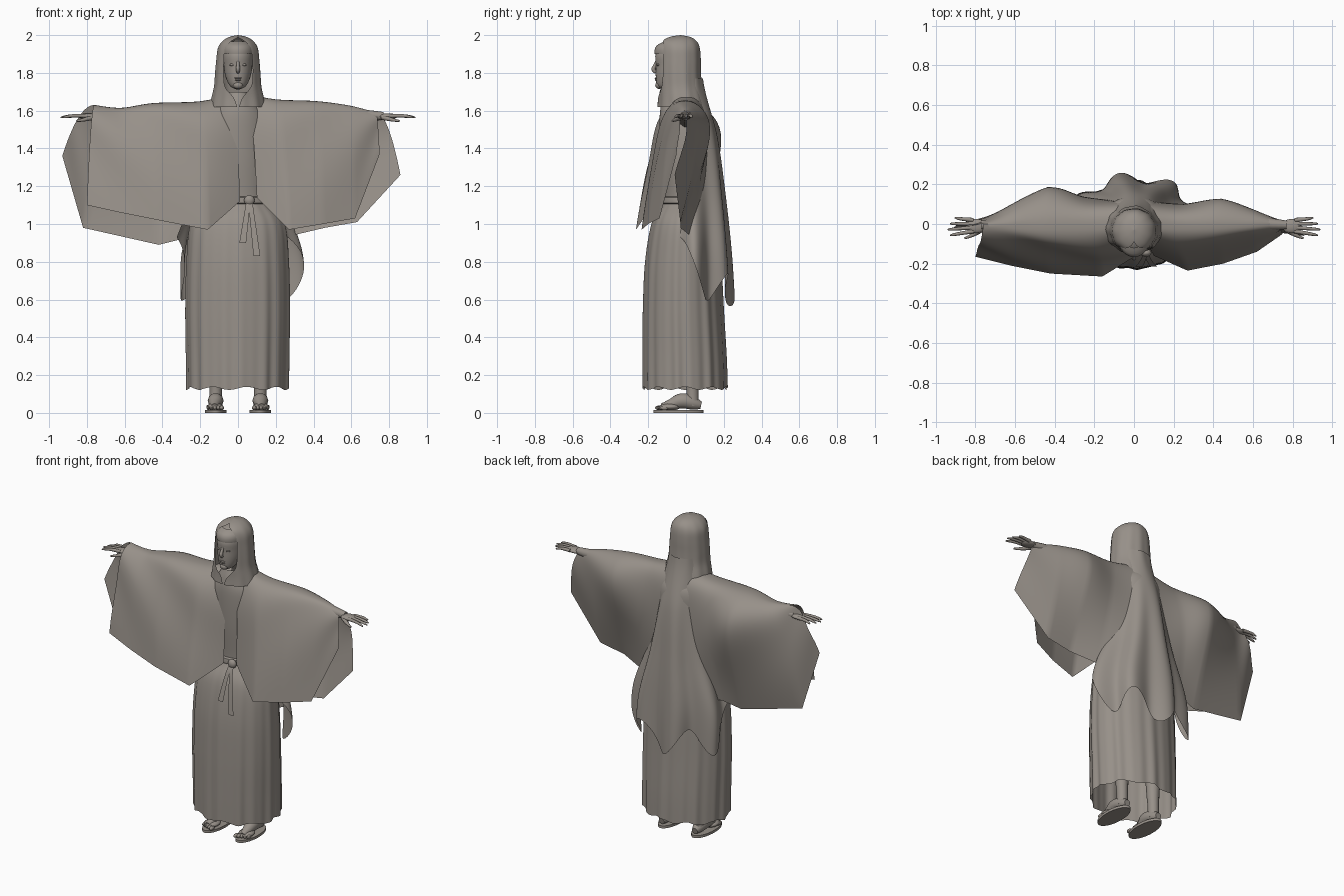
import bpy, math
from math import sin, cos, pi, radians

if "Cube" in bpy.data.objects:
    bpy.data.objects.remove(bpy.data.objects["Cube"], do_unlink=True)

stone = bpy.data.materials.new("warm grey stone")
stone.use_nodes = True
colour = (0.31, 0.28, 0.25, 1)
stone.diffuse_color = colour
stone.node_tree.nodes["Principled BSDF"].inputs["Base Color"].default_value = colour
mesh_parts = []


def sample(table, t, smooth=True):
    """Blend the rows of a table at t in 0..1, curved or straight."""
    s = min(max(t, 0), 1) * (len(table) - 1)
    i = min(int(s), len(table) - 2)
    f = s - i
    a, b, c, d = (table[min(max(k, 0), len(table) - 1)] for k in range(i - 1, i + 3))
    if not smooth:
        return [q + (r - q) * f for q, r in zip(b, c)]
    return [q + 0.5 * f * (r - p + f * (2 * p - 5 * q + 4 * r - s2 + f * (3 * (q - r) + s2 - p)))
            for p, q, r, s2 in zip(a, b, c, d)]


def add_object(name, data):
    ob = bpy.data.objects.new(name, data)
    data.materials.append(stone)
    bpy.context.collection.objects.link(ob)
    return ob


def sheet(name, fn, nu, nv, closed=False):
    """Surface from fn(u, v); closed joins the u ends."""
    cols = nu if closed else nu + 1
    verts = [fn(i / nu, j / nv) for j in range(nv + 1) for i in range(cols)]
    faces = [(j * cols + i, j * cols + (i + 1) % cols,
              (j + 1) * cols + (i + 1) % cols, (j + 1) * cols + i)
             for j in range(nv) for i in range(nu)]
    me = bpy.data.meshes.new(name)
    me.from_pydata(verts, [], faces)
    me.update()
    mesh_parts.append(add_object(name, me))


def loft(name, rings, nu=32, nv=24, pleat=0, hem=0):
    """Stack of ellipses given as z, x radius, y radius, y centre."""
    def fn(u, v):
        z, rx, ry, cy = sample(rings, v)
        a = 2 * pi * u
        fade = max(0, 1 - 1.6 * v)
        k = 1 + pleat * fade * (sin(15 * a) + 0.6 * sin(23 * a + 1))
        return (rx * k * sin(a), cy - ry * k * cos(a), z + hem * sin(9 * a) * (1 - v) ** 9)
    sheet(name, fn, nu, nv, True)


def tube(name, points):
    """Soft tube through points given as x, y, z, radius."""
    cu = bpy.data.curves.new(name, 'CURVE')
    cu.dimensions = '3D'
    cu.bevel_depth = 1
    cu.bevel_resolution = 3
    cu.resolution_u = 5
    cu.use_fill_caps = True
    sp = cu.splines.new('NURBS')
    sp.points.add(len(points) - 1)
    for p, (x, y, z, r) in zip(sp.points, points):
        p.co = (x, y, z, 1)
        p.radius = r
    sp.order_u = 3
    sp.use_endpoint_u = True
    add_object(name, cu)


def ball(name, centre, size):
    bpy.ops.mesh.primitive_uv_sphere_add(segments=16, ring_count=10, location=centre)
    ob = bpy.context.object
    ob.name = name
    ob.scale = size
    ob.data.materials.append(stone)
    mesh_parts.append(ob)


# Robe with pleated skirt, narrow waist and chest
loft("robe", [(.13, .268, .222, -.005), (.3, .271, .22, -.008), (.55, .275, .212, -.014),
              (.8, .27, .2, -.015), (1.0, .25, .172, -.01), (1.1, .18, .13, 0),
              (1.14, .16, .12, 0), (1.35, .17, .135, 0), (1.55, .16, .14, 0),
              (1.64, .1, .11, -.02), (1.7, .052, .052, -.06)], 160, 60, .017, .008)

# Belt, knot and hanging ends
loft("belt", [(1.105, .165, .125, 0), (1.11, .18, .137, 0), (1.14, .175, .135, 0),
              (1.145, .16, .12, 0)], 48, 6)
ball("belt_knot", (.06, -.145, 1.125), (.028, .02, .028))
for x0, x1, low in ((.065, .1, .83), (.055, .025, .9)):
    sheet("belt_end", lambda u, v: (x0 + (x1 - x0) * v + (u - .5) * (.022 + .014 * v),
                                    -.15 - .065 * v ** .6, 1.12 + (low - 1.12) * v), 2, 10)

# Head and face
loft("head", [(1.712, .008, .008, -.12), (1.73, .042, .048, -.105), (1.78, .066, .08, -.08),
              (1.84, .076, .095, -.065), (1.9, .078, .1, -.06), (1.95, .06, .07, -.05),
              (1.975, .01, .01, -.05)])
loft("forehead_band", [(1.9, .078, .1, -.06), (1.902, .084, .107, -.06),
                       (1.94, .08, .1, -.06), (1.965, .055, .07, -.05)], 40, 8)
tube("nose", [(0, -.152, 1.87, .007), (0, -.163, 1.84, .009),
              (0, -.178, 1.815, .012), (0, -.16, 1.803, .008)])
ball("upper_lip", (0, -.158, 1.772), (.02, .008, .005))
ball("lower_lip", (0, -.156, 1.763), (.017, .009, .006))
ball("chin", (0, -.143, 1.735), (.026, .02, .02))
for s in (-1, 1):
    ball("eye", (s * .03, -.146, 1.843), (.015, .01, .007))
    tube("brow", [(s * .012, -.156, 1.862, .005), (s * .03, -.15, 1.872, .006),
                  (s * .052, -.131, 1.862, .004)])

# Hood, open around the face and closing under the chin
hood_rings = [(1.62, .148, .13, -.02, 2), (1.67, .138, .122, -.025, 10), (1.73, .125, .116, -.032, 34),
              (1.8, .12, .113, -.034, 40), (1.87, .114, .112, -.034, 41), (1.93, .106, .108, -.035, 40),
              (1.967, .083, .094, -.037, 26), (1.99, .047, .055, -.032, 0), (2, 0, 0, -.03, 0)]


def hood(u, v):
    z, rx, ry, cy, gap = sample(hood_rings, v)
    g = radians(max(gap, 0))
    a = g + (2 * pi - 2 * g) * u
    k = 1 + .02 * (1 - v) * sin(11 * a)
    return (rx * k * sin(a), cy - ry * k * cos(a), z)


sheet("hood", hood, 60, 32)

# Veil falling from the back of the head in deep folds with pointed tails
veil_rows = [(.1, .089), (.15, .165), (.22, .203), (.315, .228), (.315, .238)]


def veil(u, v):
    a = radians(-100 + 200 * u)
    side = abs(a) / radians(100)
    hem = .65 + .24 * side ** 4 - .085 * cos(6 * a)
    z = 1.77 + (hem - 1.77) * v
    rx, ry = sample(veil_rows, (1.77 - z) / 1.22)
    k = 1 + (.13 * v - .02) * cos(8 * a + 1.7)
    return (rx * k * sin(a), ry * k * cos(a), z)


sheet("back_veil", veil, 110, 44)

# Wide sleeves: each row has top x z, front hem x y z, back hem x y z, back bulge
left_rows = [(.045, 1.69, .1, -.16, 1.14, .05, .1, .9, .06),
             (.2, 1.66, .27, -.235, .97, .29, .02, .94, .09),
             (.42, 1.65, .45, -.2, 1.0, .46, -.03, .98, .14),
             (.6, 1.625, .62, -.14, 1.03, .63, -.03, 1.01, .09),
             (.73, 1.59, .75, -.05, 1.37, .86, -.06, 1.26, .04)]
right_rows = [(-.02, 1.69, .01, -.16, 1.12, -.05, .1, .9, .06),
              (-.2, 1.65, -.16, -.265, .97, -.3, .06, .92, .1),
              (-.45, 1.64, -.42, -.25, 1.02, -.42, .04, .89, .15),
              (-.62, 1.615, -.62, -.21, 1.06, -.82, -.01, .98, .06),
              (-.76, 1.63, -.8, -.165, 1.1, -.93, -.03, 1.36, .02)]


def sleeve(rows, ripple):
    def fn(u, v):
        w = 2 * u - 1
        d = abs(w)
        curved, straight = sample(rows, v), sample(rows, v, False)
        xt, zt, xf, yf, zf, xb, yb, zb, bulge = [
            c + (s - c) * d for c, s in zip(curved, straight)]
        x, y, z = (xf, yf, zf) if w < 0 else (xb, yb, zb)
        py = y * d ** .7 + ripple * sin(pi * d) * sin(9 * v + 7 * d)
        if w > 0:
            py += bulge * sin(pi * d)
        return (xt + (x - xt) * d, py, zt + (z - zt) * d * d)
    return fn


sheet("left_sleeve", sleeve(left_rows, .006), 48, 40)
sheet("right_sleeve", sleeve(right_rows, .012), 48, 40)

# Arms, hands, legs and sandalled feet
for s, side in ((1, "left_"), (-1, "right_")):
    tube(side + "arm", [(s * .15, .01, 1.57, .06), (s * .45, .01, 1.575, .05),
                        (s * .68, 0, 1.575, .032), (s * .77, -.005, 1.572, .022)])
    ball(side + "palm", (s * .795, -.01, 1.57), (.05, .036, .016))
    for k in range(4):
        y = -.037 + .019 * k
        tip = .94 - .012 * abs(k - 1) - (.012 if k == 3 else 0)
        tube(side + "finger", [(s * .81, y, 1.572, .011), (s * .87, y * 1.25, 1.575, .009),
                               (s * (tip - .01), y * 1.5, 1.566, .007),
                               (s * tip, y * 1.55, 1.563, .003)])
    tube(side + "thumb", [(s * .765, -.025, 1.565, .014), (s * .81, -.058, 1.552, .011),
                          (s * .855, -.072, 1.545, .005)])

    x = s * .118
    tube(side + "leg", [(x, .03, .4, .05), (x, .03, .2, .038), (x, .035, .11, .032),
                        (x, .035, .04, .034)])
    tube(side + "foot", [(x, .08, .04, .02), (x, .05, .047, .036), (x, -.02, .07, .045),
                         (x + s * .004, -.08, .042, .03), (x + s * .006, -.13, .032, .018)])
    ball(side + "forefoot", (x + s * .004, -.085, .032), (.046, .055, .02))
    for k in range(5):
        ball(side + "toe", (x + s * (-.032 + .018 * k), -.142 + .007 * k, .027),
             (.012 - .001 * k, .022, .012))
    bpy.ops.mesh.primitive_cylinder_add(vertices=32, radius=1, depth=.016,
                                        location=(x, -.04, .008))
    sole = bpy.context.object
    sole.name = side + "sandal_sole"
    sole.scale = (.058, .132, 1)
    sole.data.materials.append(stone)
    mesh_parts.append(sole)

# Smooth shading with sharp edges kept
bpy.ops.object.select_all(action='DESELECT')
for ob in mesh_parts:
    ob.select_set(True)
bpy.context.view_layer.objects.active = mesh_parts[0]
bpy.ops.object.shade_smooth_by_angle(angle=radians(45))
